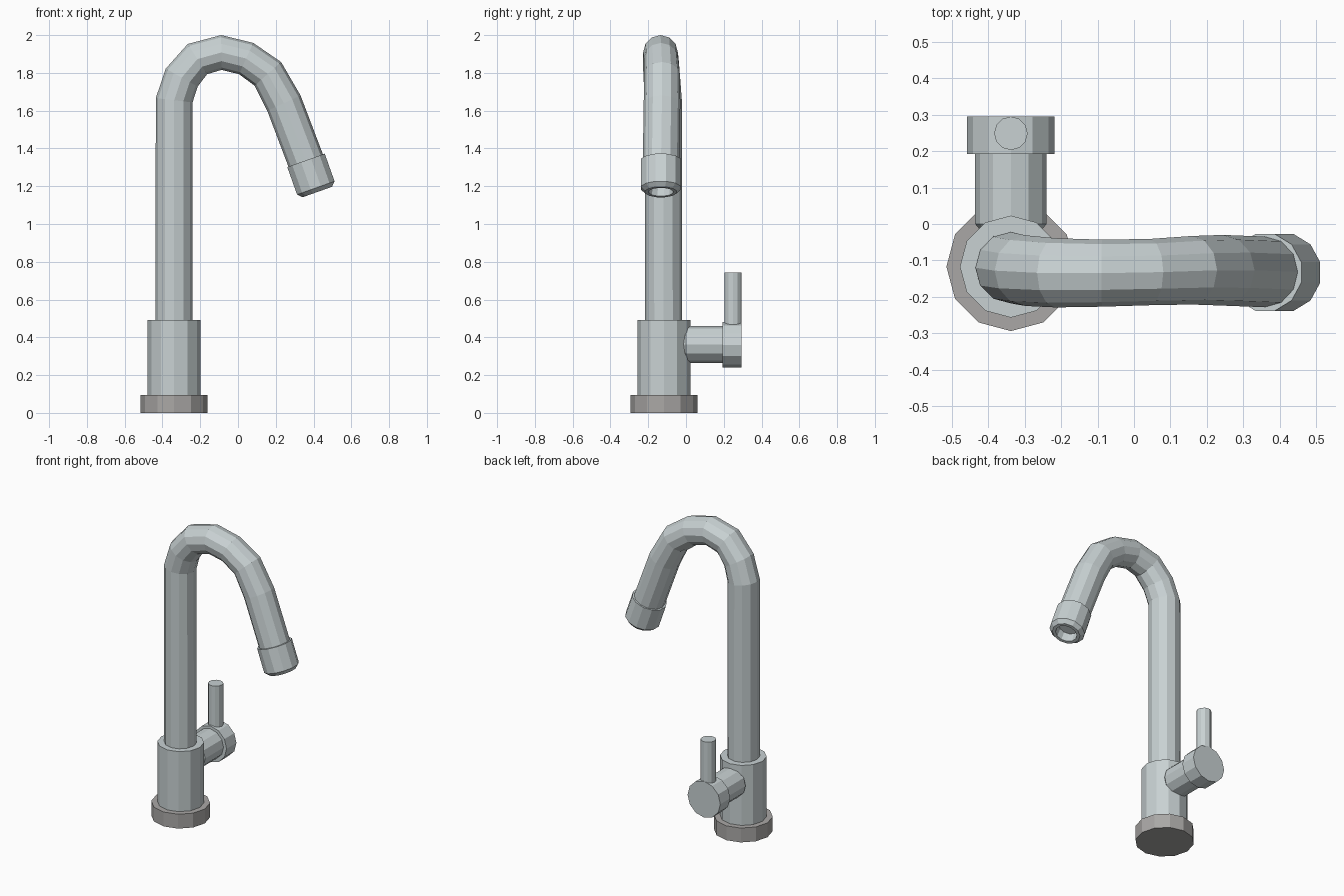
import bpy, bmesh
from math import cos, sin, pi
from mathutils import Vector

if "Cube" in bpy.data.objects:
    bpy.data.objects.remove(bpy.data.objects["Cube"])

SIDES = 12
X, Y = -0.338, -0.117      # centre line of the column


def material(name, rgb):
    m = bpy.data.materials.new(name)
    m.diffuse_color = (*rgb, 1)
    m.use_nodes = True
    m.node_tree.nodes["Principled BSDF"].inputs["Base Color"].default_value = m.diffuse_color
    return m


METAL = material("brushed_metal", (0.58, 0.64, 0.65))
DARK = material("dark_grey", (0.40, 0.39, 0.38))


def skin(name, sections, mat):
    """Join rings (centre, direction, radius, phase) into a capped flat-faced tube."""
    bm = bmesh.new()
    rings = []
    for centre, direction, radius, phase in sections:
        d = Vector(direction).normalized()
        u = Vector((0, 1, 0)) if abs(d.y) < 0.9 else Vector((1, 0, 0))
        v = d.cross(u)
        rings.append([bm.verts.new(Vector(centre) + radius * (cos(a) * u + sin(a) * v))
                      for a in (2 * pi * (i + phase) / SIDES for i in range(SIDES))])
    for a, b in zip(rings, rings[1:]):
        for i in range(SIDES):
            j = (i + 1) % SIDES
            bm.faces.new((a[i], a[j], b[j], b[i]))
    bm.faces.new(rings[0][::-1])
    bm.faces.new(rings[-1])
    bmesh.ops.recalc_face_normals(bm, faces=bm.faces)
    mesh = bpy.data.meshes.new(name)
    bm.to_mesh(mesh)
    bm.free()
    mesh.materials.append(mat)
    ob = bpy.data.objects.new(name, mesh)
    bpy.context.collection.objects.link(ob)
    return ob


def turned(name, origin, axis, profile, mat=METAL, phase=0):
    """Turn a (radius, distance) profile about an axis."""
    o, d = Vector(origin), Vector(axis).normalized()
    return skin(name, [(o + d * h, d, r, phase) for r, h in profile], mat)


# Base ring and body
turned("base_ring", (X, Y, 0), (0, 0, 1), [(0.177, 0), (0.177, 0.095)], DARK)
turned("body", (X, Y, 0.095), (0, 0, 1), [(0.14, 0), (0.14, 0.397)])

# Gooseneck spout: x, y, z, radius
path = [(X, -0.119, 0.48, 0.098), (X, -0.12, 1.655, 0.098), (-0.298, -0.128, 1.775, 0.097),
        (-0.215, -0.134, 1.873, 0.095), (-0.088, -0.135, 1.908, 0.092),
        (0.043, -0.132, 1.876, 0.091), (0.158, -0.127, 1.795, 0.094),
        (0.243, -0.127, 1.640, 0.097), (0.372, -0.132, 1.30, 0.097)]
pts = [Vector(p[:3]) for p in path]
sections = []
for i, p in enumerate(pts):
    before = (p - pts[i - 1]).normalized() if i else Vector()
    after = (pts[i + 1] - p).normalized() if i < len(pts) - 1 else Vector()
    t = before + after
    t.y = 0
    sections.append((p, t, path[i][3], 0))
sections[0] = (pts[0], (0, 0, 1), 0.098, 0)
sections[1] = (pts[1], (0.12, 0, 1), 0.098, 0)
skin("spout", sections, METAL)

# Nozzle with bevelled lip and recessed outlet
turned("nozzle", (0.36, -0.133, 1.337), (0.335, 0, -0.942),
       [(0.109, 0), (0.109, 0.155), (0.086, 0.178), (0.066, 0.178), (0.062, 0.12)],
       phase=0.5)

# Side valve, cap and lever
turned("valve_stem", (X, 0, 0.363), (0, 1, 0), [(0.088, -0.012), (0.098, 0), (0.098, 0.195)])
turned("valve_cap", (X, 0.192, 0.36), (0, 1, 0), [(0.12, 0), (0.12, 0.103)])
turned("lever", (X, 0.249, 0.44), (0, 0, 1), [(0.046, 0), (0.046, 0.302)])
